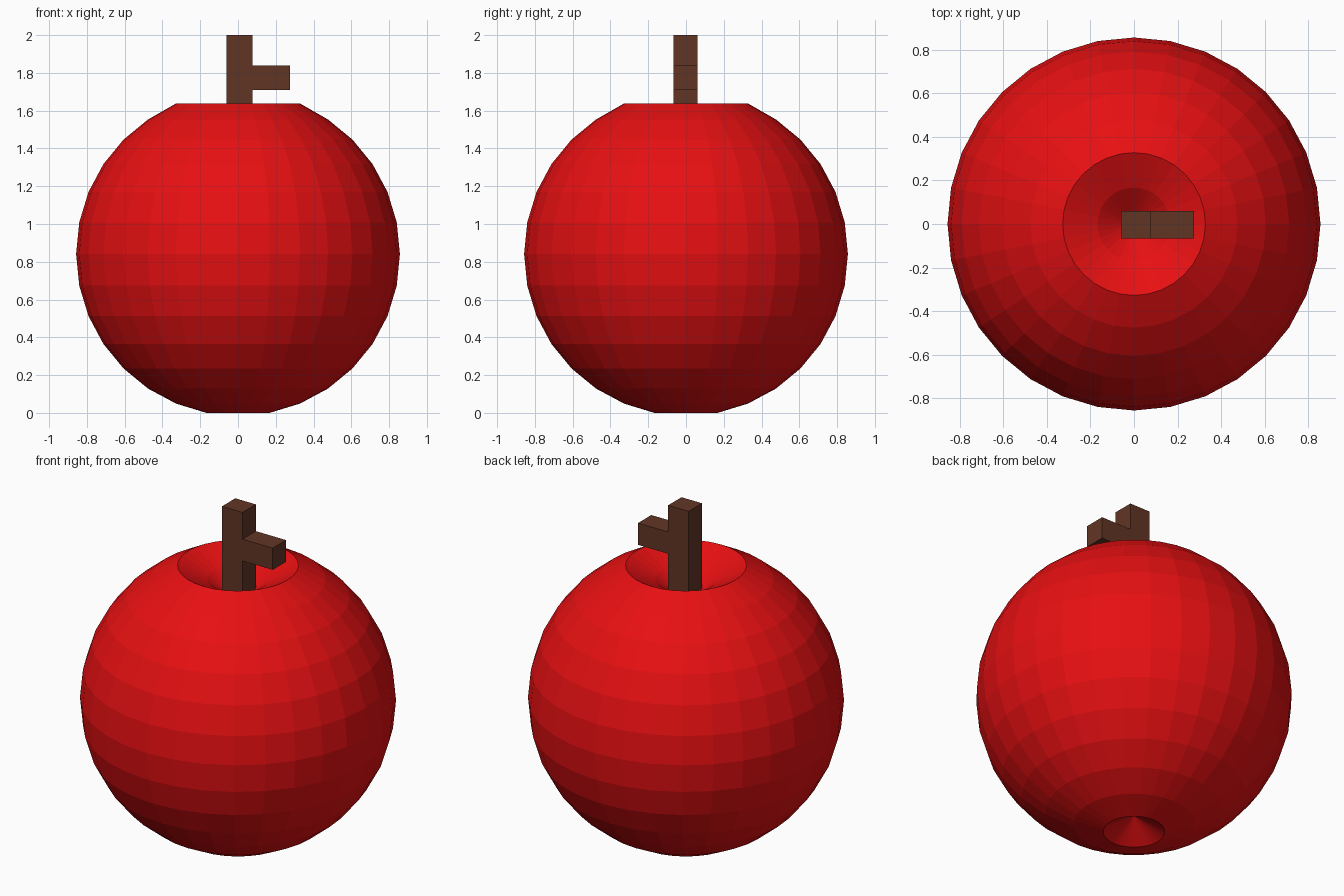
import bpy
import bmesh
from mathutils import Vector

RADIUS = 0.857
CENTRE_Z = 0.841


def make_material(name, rgb):
    mat = bpy.data.materials.new(name)
    mat.use_nodes = True
    mat.diffuse_color = (*rgb, 1)
    bsdf = next(n for n in mat.node_tree.nodes if n.type == 'BSDF_PRINCIPLED')
    bsdf.inputs["Base Color"].default_value = (*rgb, 1)
    return mat


def add_object(name, bm, mat):
    bmesh.ops.recalc_face_normals(bm, faces=bm.faces)
    mesh = bpy.data.meshes.new(name)
    bm.to_mesh(mesh)
    bm.free()
    mesh.materials.append(mat)
    obj = bpy.data.objects.new(name, mesh)
    bpy.context.collection.objects.link(obj)
    return obj


cube = bpy.data.objects.get("Cube")
if cube:
    bpy.data.objects.remove(cube)

red = make_material("apple red", (0.80, 0.005, 0.006))
brown = make_material("stem brown", (0.12, 0.036, 0.018))

# Fruit body: faceted sphere with its poles pushed inwards
bm = bmesh.new()
bmesh.ops.create_uvsphere(bm, u_segments=32, v_segments=16, radius=RADIUS)
for v in bm.verts:
    r = v.co.xy.length
    top = v.co.z > 0
    v.co.z += CENTRE_Z
    if r < 0.01:
        v.co.z = 1.42 if top else 0.1      # bottoms of the two dents
    elif r < 0.2:
        v.co.z = 1.555 if top else 0       # inner ring above, foot ring below
    elif r < 0.35 and top:
        v.co.z = 1.638                     # rim of the upper dent
add_object("fruit_body", bm, red)

# Stem with a side twig: one outline extruded along y
outline = [(-0.06, 1.4), (0.076, 1.4), (0.076, 1.71), (0.276, 1.71),
           (0.276, 1.84), (0.076, 1.84), (0.076, 2.0), (-0.06, 2.0)]
bm = bmesh.new()
face = bm.faces.new([bm.verts.new((x, -0.066, z)) for x, z in outline])
extruded = bmesh.ops.extrude_face_region(bm, geom=[face], use_keep_orig=True)
moved = [g for g in extruded["geom"] if isinstance(g, bmesh.types.BMVert)]
bmesh.ops.translate(bm, verts=moved, vec=Vector((0, 0.126, 0)))
add_object("stem", bm, brown)
